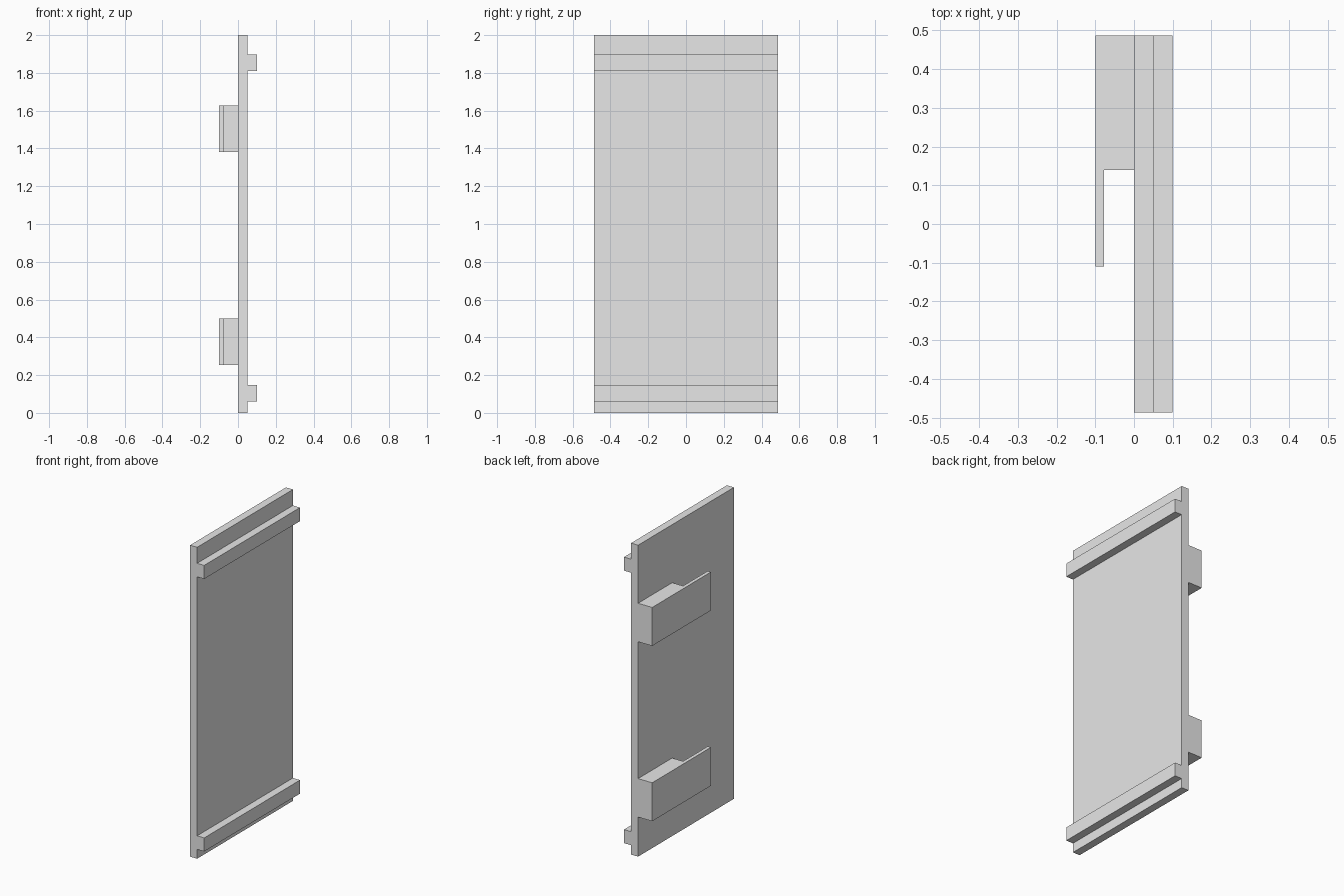
import bpy
import bmesh
from mathutils import Vector

cube = bpy.data.objects.get("Cube")
if cube:
    bpy.data.objects.remove(cube, do_unlink=True)

grey = bpy.data.materials.new("light_grey")
grey.use_nodes = True
grey.diffuse_color = (0.8, 0.8, 0.8, 1)
grey.node_tree.nodes["Principled BSDF"].inputs["Base Color"].default_value = (0.8, 0.8, 0.8, 1)

HALF_DEPTH = 0.486
HEIGHT = 2.0


def extrude_profile(name, points, offset):
    """Extrude a closed outline along offset into a flat-sided solid."""
    bm = bmesh.new()
    face = bm.faces.new([bm.verts.new(p) for p in points])
    result = bmesh.ops.extrude_face_region(bm, geom=[face], use_keep_orig=True)
    moved = [v for v in result["geom"] if isinstance(v, bmesh.types.BMVert)]
    bmesh.ops.translate(bm, verts=moved, vec=Vector(offset))
    bmesh.ops.recalc_face_normals(bm, faces=bm.faces)
    mesh = bpy.data.meshes.new(name)
    bm.to_mesh(mesh)
    bm.free()
    mesh.materials.append(grey)
    obj = bpy.data.objects.new(name, mesh)
    bpy.context.collection.objects.link(obj)
    return obj


# Panel with two rails on its outer side, as one section
back, front, rail = 0.0, 0.05, 0.1
section = [(back, 0), (front, 0)]
for low, high in ((0.06, 0.147), (1.81, 1.897)):
    section += [(front, low), (rail, low), (rail, high), (front, high)]
section += [(front, HEIGHT), (back, HEIGHT)]
extrude_profile("railed_panel", [(x, -HALF_DEPTH, z) for x, z in section],
                (0, 2 * HALF_DEPTH, 0))

# Hooked brackets: a block at the rear edge with a thin tongue
hook = [(0, HALF_DEPTH), (-0.1, HALF_DEPTH), (-0.1, -0.11),
        (-0.077, -0.11), (-0.077, 0.14), (0, 0.14)]
for name, base in (("lower_hook", 0.254), ("upper_hook", 1.38)):
    extrude_profile(name, [(x, y, base) for x, y in hook], (0, 0, 0.247))
